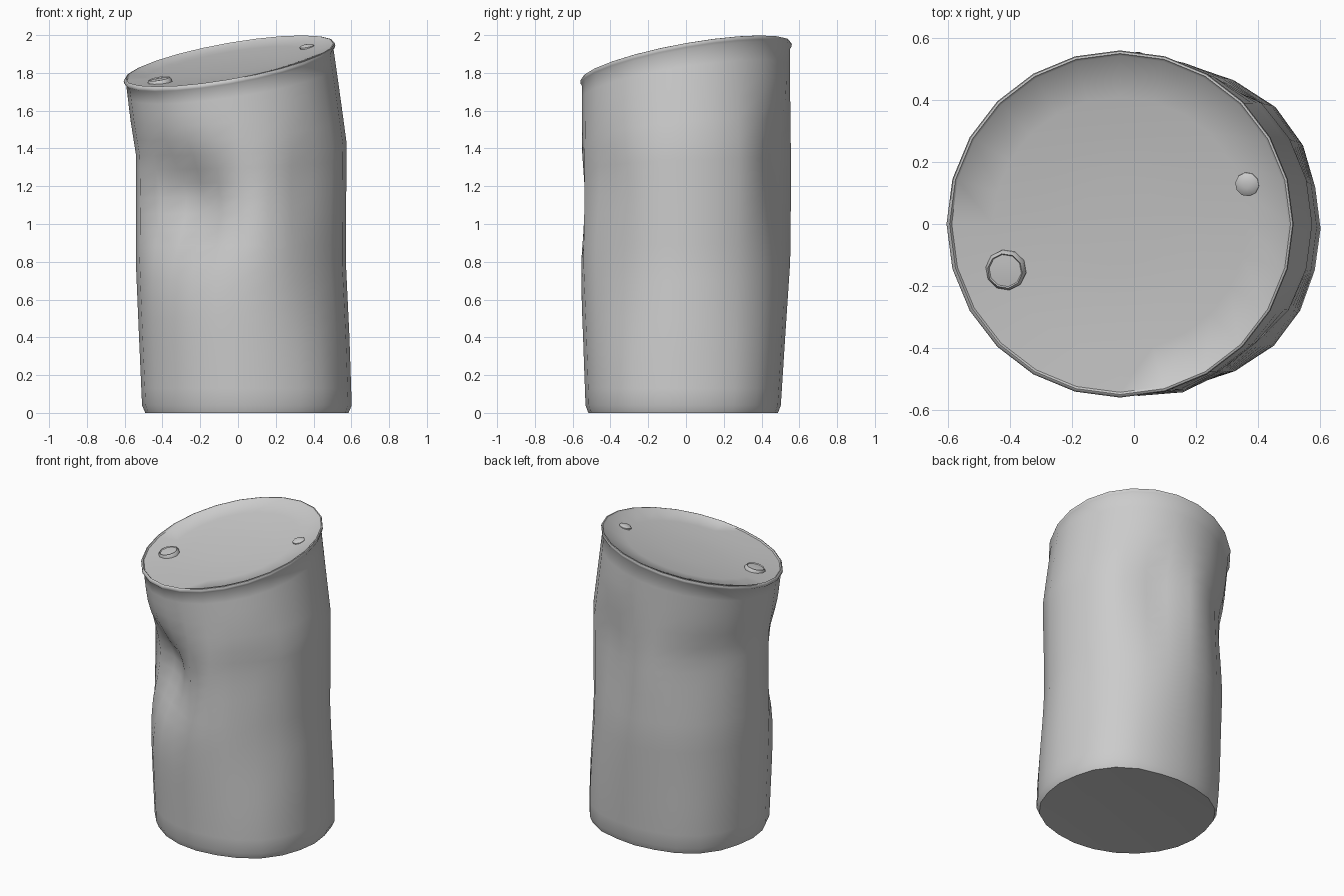
import bpy, bmesh
from math import sin, cos, pi, exp, radians
from mathutils import Vector

if "Cube" in bpy.data.objects:
    bpy.data.objects.remove(bpy.data.objects["Cube"], do_unlink=True)

SIDES = 24
SLOPE = Vector((0.172, 0.176))   # tilt of the lid

metal = bpy.data.materials.new("grey_metal")
metal.use_nodes = True
grey = (0.6, 0.6, 0.6, 1)
metal.diffuse_color = grey
metal.node_tree.nodes["Principled BSDF"].inputs["Base Color"].default_value = grey

# Wall keys: height, centre x, centre y, radius x, radius y, tilt
WALL = [(0.04, 0.047, -0.015, 0.555, 0.517, 0),
        (0.4, 0.033, -0.01, 0.557, 0.535, 0),
        (0.8, 0.015, -0.005, 0.556, 0.557, 0),
        (1.15, 0.016, 0, 0.557, 0.557, 0.1),
        (1.4, 0.017, 0, 0.558, 0.556, 0.3),
        (1.6, -0.012, 0, 0.556, 0.552, 0.6),
        (1.83, -0.043, 0, 0.549, 0.551, 1)]

# Dents: angle, height, angular spread, spread above, spread below, depth
# (a negative depth is a bulge)
DENTS = [(236, 1.13, 27, 0.25, 0.32, 0.16),
         (308, 1.28, 15, 0.2, 0.3, 0.03),
         (316, 0.8, 17, 0.35, 0.4, 0.02),
         (67, 1.33, 15, 0.2, 0.45, 0.06),
         (135, 1.3, 19, 0.15, 0.3, 0.025),
         (45, 0.1, 21, 0.5, 0.5, -0.03),
         (135, 0.1, 21, 0.5, 0.5, -0.025),
         (315, 0.1, 19, 0.4, 0.4, -0.018)]


def dent(angle, z):
    total = 0
    for a, h, spread, up, down, depth in DENTS:
        da = (angle - radians(a) + pi) % (2 * pi) - pi
        dz = (z - h) / (up if z > h else down)
        total += depth * exp(-abs(da / radians(spread)) ** 3 - dz * dz)
    return total * min(1, max(0, (1.75 - z) * 5))


def ring(bm, z, cx, cy, rx, ry, tilt):
    verts = []
    for i in range(SIDES):
        a = 2 * pi * i / SIDES
        d = dent(a, z)
        x, y = (rx - d) * cos(a), (ry - d) * sin(a)
        verts.append(bm.verts.new((cx + x, cy + y, z + tilt * SLOPE.dot((x, y)))))
    return verts


def bridge(bm, rings):
    for low, high in zip(rings, rings[1:]):
        n = len(low)
        for i in range(n):
            j = (i + 1) % n
            bm.faces.new((low[i], low[j], high[j], high[i]))


def finish(name, bm, angle=50):
    bmesh.ops.recalc_face_normals(bm, faces=bm.faces)
    mesh = bpy.data.meshes.new(name)
    bm.to_mesh(mesh)
    bm.free()
    mesh.materials.append(metal)
    mesh.shade_smooth()
    mesh.set_sharp_from_angle(angle=radians(angle))
    obj = bpy.data.objects.new(name, mesh)
    bpy.context.collection.objects.link(obj)
    return obj


# Barrel: bottom, dented wall, thin rim and dished lid
bm = bmesh.new()
rings = [ring(bm, z, 0.047, -0.015, rx, ry, 0)
         for z, rx, ry in ((0.012, 0.3, 0.28), (0.0, 0.538, 0.502))]
for a, b in zip(WALL, WALL[1:]):
    steps = max(2, round((b[0] - a[0]) / 0.09))
    for s in range(steps):
        rings.append(ring(bm, *[p + (q - p) * s / steps for p, q in zip(a, b)]))
rings.append(ring(bm, *WALL[-1]))
for z, r in ((1.84, 0.558), (1.85, 0.56), (1.861, 0.557), (1.863, 0.55),
             (1.854, 0.543), (1.84, 0.41), (1.829, 0.28), (1.823, 0.14)):
    rings.append(ring(bm, z, -0.045, 0, r, r, 1))
bridge(bm, rings)
bm.faces.new(rings[0])
bm.faces.new(rings[-1])
finish("dented_barrel", bm)


# Bung plugs standing on the tilted lid
def bung(name, x, y, profile):
    bm = bmesh.new()
    n = 10
    rings = [[bm.verts.new((r * cos(2 * pi * i / n), r * sin(2 * pi * i / n), h))
              for i in range(n)] for r, h in profile]
    bridge(bm, rings)
    bm.faces.new(rings[-1])
    obj = finish(name, bm)
    normal = Vector((-SLOPE.x, -SLOPE.y, 1))
    obj.rotation_euler = normal.to_track_quat("Z", "Y").to_euler()
    obj.location = (x, y, 1.84 + SLOPE.dot((x + 0.045, y)))


bung("large_bung", -0.413, -0.148,
     [(0.066, -0.015), (0.066, 0.006), (0.057, 0.02), (0.053, 0.014), (0.03, 0.016)])
bung("small_bung", 0.366, 0.129,
     [(0.04, -0.015), (0.039, 0.008), (0.03, 0.014), (0.012, 0.018)])
